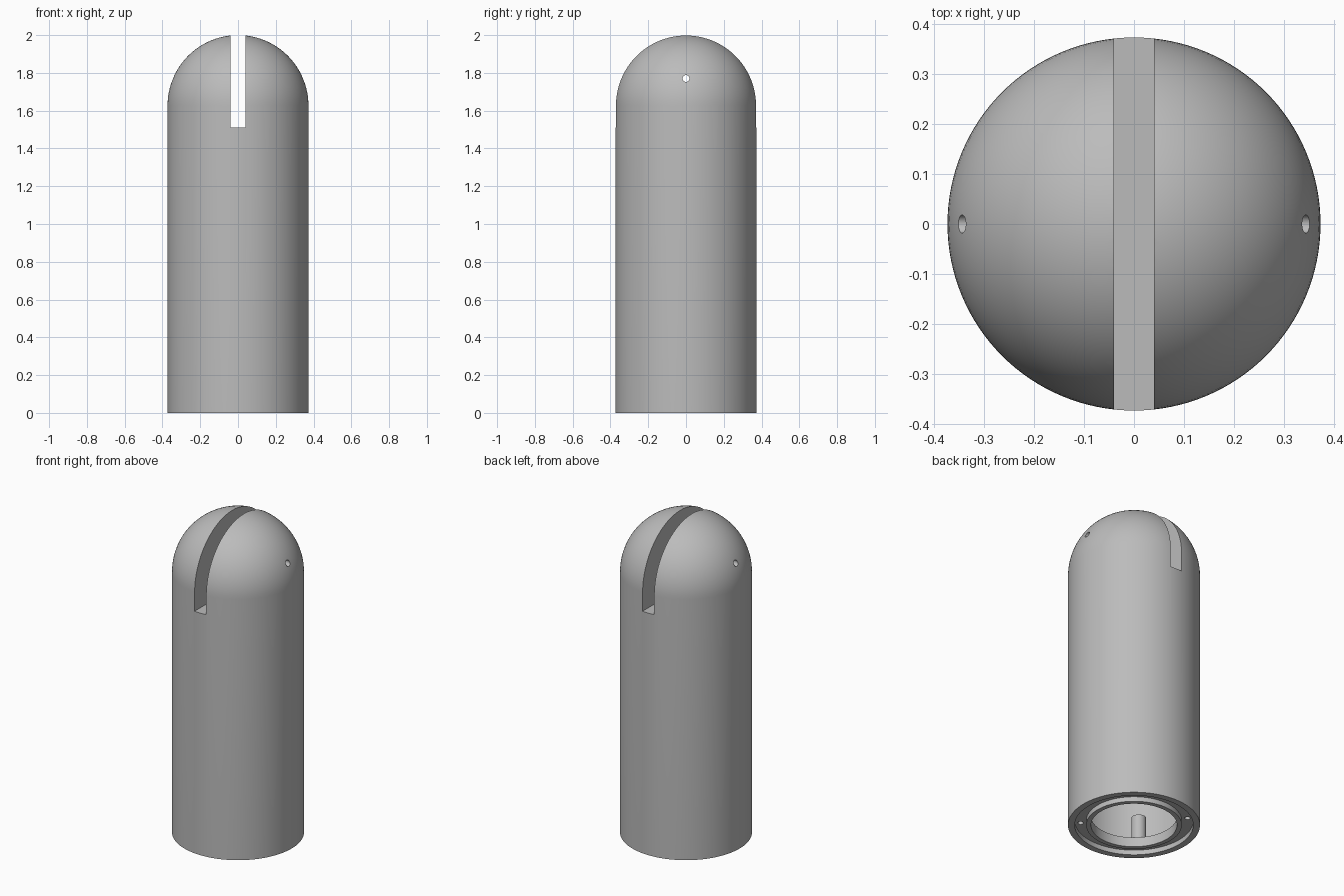
import bpy, bmesh, math
from mathutils import Matrix, Vector

if "Cube" in bpy.data.objects:
    bpy.data.objects.remove(bpy.data.objects["Cube"])

RADIUS, HEIGHT, SIDES = 0.373, 2.0, 128
SPRING = HEIGHT - RADIUS          # height where the dome begins

grey = bpy.data.materials.new("plain grey")
grey.use_nodes = True
colour = (0.5, 0.5, 0.5, 1)
grey.diffuse_color = colour
grey.node_tree.nodes["Principled BSDF"].inputs["Base Color"].default_value = colour


def finish(name, bm):
    bmesh.ops.recalc_face_normals(bm, faces=bm.faces[:])
    mesh = bpy.data.meshes.new(name)
    bm.to_mesh(mesh)
    bm.free()
    mesh.materials.append(grey)
    obj = bpy.data.objects.new(name, mesh)
    bpy.context.collection.objects.link(obj)
    return obj


def lathe(name, profile):
    bm = bmesh.new()
    verts = [bm.verts.new((r, 0, z)) for r, z in profile]
    edges = [bm.edges.new(pair) for pair in zip(verts, verts[1:])]
    bmesh.ops.spin(bm, geom=verts + edges, axis=(0, 0, 1), cent=(0, 0, 0),
                   angle=math.tau, steps=SIDES)
    bmesh.ops.remove_doubles(bm, verts=bm.verts[:], dist=1e-5)
    return finish(name, bm)


def cylinder(name, radius, depth, matrix):
    bm = bmesh.new()
    bmesh.ops.create_cone(bm, cap_ends=True, segments=32, radius1=radius,
                          radius2=radius, depth=depth, matrix=matrix)
    return finish(name, bm)


def cut(target, cutter):
    mod = target.modifiers.new(cutter.name, "BOOLEAN")
    mod.operation, mod.solver, mod.object = "DIFFERENCE", "EXACT", cutter
    bpy.context.view_layer.objects.active = target
    bpy.ops.object.modifier_apply(modifier=mod.name)
    bpy.data.objects.remove(cutter)


# Domed shell with a wide chamber, an inner lip and a ring groove underneath
dome = [(RADIUS * math.cos(a), SPRING + RADIUS * math.sin(a))
        for a in (i * math.pi / 48 for i in range(24))]
chamber = [(0, 1.3), (0.335, 1.3), (0.335, 0.06), (0.243, 0.06), (0.243, 0),
           (0.27, 0), (0.27, 0.03), (0.335, 0.03), (0.335, 0), (RADIUS, 0)]
body = lathe("domed_body", chamber + dome + [(0, HEIGHT)])

# Slot across the dome from front to back
bm = bmesh.new()
bmesh.ops.create_cube(bm, size=1, matrix=Matrix.Translation((0, 0, 1.81))
                      @ Matrix.Diagonal((0.08, 1, 0.6, 1)))
cut(body, finish("slot_cutter", bm))

# Pin hole from side to side
cut(body, cylinder("pin_cutter", 0.018, 1, Matrix.Translation((0, 0, 1.77))
                   @ Matrix.Rotation(math.pi / 2, 4, "Y")))

# Four screw posts above the ring, with screw holes from below
parts = [body]
for i in range(4):
    angle = math.pi / 4 + i * math.pi / 2
    spot = Vector((0.303 * math.cos(angle), 0.303 * math.sin(angle), 0))
    post = cylinder(f"screw_post_{i + 1}", 0.042, 0.165,
                    Matrix.Translation(spot + Vector((0, 0, 0.1375))))
    for part in (body, post):
        cut(part, cylinder("screw_cutter", 0.016, 0.2, Matrix.Translation(spot)))
    parts.append(post)

# Smooth curved walls, crisp edges
for part in parts:
    bpy.ops.object.select_all(action="DESELECT")
    part.select_set(True)
    bpy.context.view_layer.objects.active = part
    bpy.ops.object.shade_smooth_by_angle(angle=math.radians(30))
